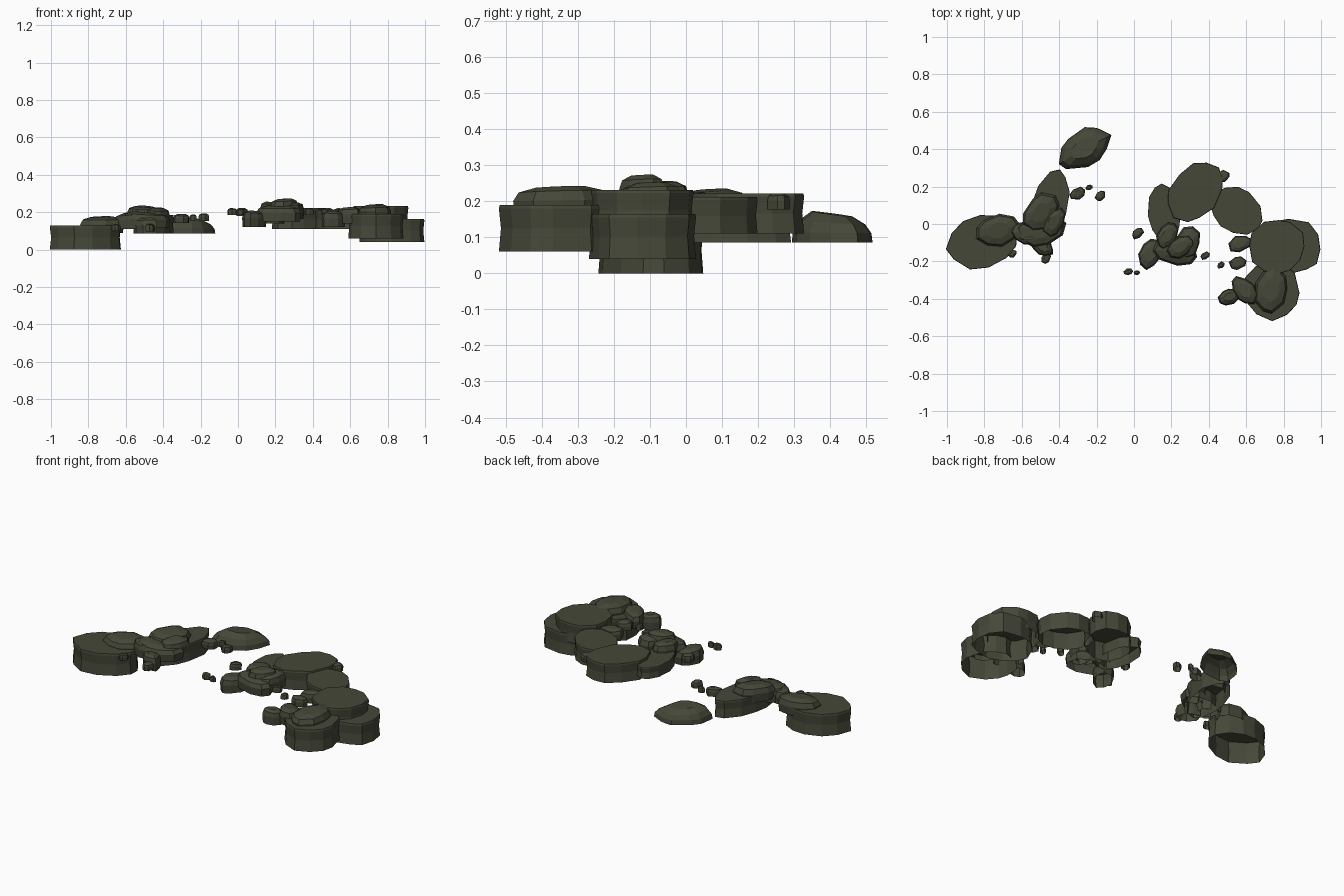
import bpy, bmesh, math, random

if "Cube" in bpy.data.objects:
    bpy.data.objects.remove(bpy.data.objects["Cube"])

stone = bpy.data.materials.new("dark olive stone")
stone.diffuse_color = (0.060, 0.064, 0.040, 1)
stone.use_nodes = True
stone.node_tree.nodes["Principled BSDF"].inputs["Base Color"].default_value = stone.diffuse_color
rng = random.Random(7)

# Profiles: outline scale, height fraction
LEDGE = [(1.0, 0), (0.965, 0.5), (1.0, 0.92), (0.985, 1)]
ROCK = [(0.95, 0), (1.0, 0.55), (0.88, 0.85), (0.5, 1)]
DOME = [(1.0, 0), (0.97, 0.35), (0.82, 0.7), (0.5, 1)]


def rock(name, x, y, length, width, turn, bottom, top, profile=ROCK, sides=9, slope=0.1, tilt=None):
    """Irregular rounded outline lofted up a profile; underside left open."""
    c, s = math.cos(math.radians(turn)), math.sin(math.radians(turn))
    wobble = 0.05 if profile is LEDGE else 0.09
    pts = []
    for i in range(sides):
        a = math.tau * (i + rng.uniform(-0.2, 0.2)) / sides
        r = 1.02 + rng.uniform(-wobble, wobble)
        u, v = length * r * math.cos(a), width * r * math.sin(a)
        pts.append((u * c - v * s, u * s + v * c))
    tx, ty = tilt or (rng.uniform(-slope, slope), rng.uniform(-slope, slope))
    if profile is LEDGE:
        tx = ty = 0
    bm = bmesh.new()
    rings = [[bm.verts.new((x + px * k, y + py * k,
                            bottom + (top - bottom) * f + f * f * k * (tx * px + ty * py)))
              for px, py in pts] for k, f in profile]
    for lo, hi in zip(rings, rings[1:]):
        for i in range(sides):
            j = (i + 1) % sides
            bm.faces.new((lo[i], lo[j], hi[j], hi[i]))
    bm.faces.new(rings[-1])
    mesh = bpy.data.meshes.new(name)
    bm.to_mesh(mesh)
    bm.free()
    mesh.materials.append(stone)
    bpy.context.collection.objects.link(bpy.data.objects.new(name, mesh))


# Large flat ledges
for name, *dims in [
    ("left_ledge", -.81, -.095, .19, .14, 12, 0, .13),
    ("left_back_ledge", -.455, .09, .2, .095, 75, .085, .185),
    ("inner_ledge", .16, .06, .15, .085, 95, .14, .205),
    ("back_ledge", .33, .175, .175, .125, 50, .11, .222),
    ("middle_ledge", .55, .07, .15, .115, -40, .11, .212),
    ("right_lower_ledge", .83, -.12, .17, .15, 0, .04, .165),
    ("right_upper_ledge", .765, -.12, .15, .14, 0, .12, .232),
    ("front_ledge", .735, -.355, .155, .145, 90, .06, .19),
]:
    rock(name, *dims, profile=LEDGE, sides=12)

# Domed rock at the back, sloping down to the rear
rock("back_rock", -.265, .405, .15, .095, 28, .085, .165, profile=DOME, sides=10, tilt=(-.03, -.12))

# Piled rocks: x, y, half length, turn, top
for name, x, y, size, turn, top in [
    ("left_top_rock", -.73, -.035, .12, 10, .175),
    ("left_pile_base", -.5, -.03, .13, 15, .2),
    ("left_pile_low", -.58, -.05, .08, -20, .195),
    ("left_pile_right", -.43, .01, .08, 60, .222),
    ("left_pile_ridge", -.5, .06, .12, 50, .23),
    ("left_pile_front", -.49, -.12, .065, -40, .17),
    ("inner_pile_left", .09, -.16, .085, 60, .205),
    ("inner_pile_base", .22, -.14, .125, -15, .235),
    ("inner_pile_side", .29, -.1, .09, 75, .25),
    ("inner_pile_back", .18, -.06, .075, 60, .255),
    ("inner_pile_top", .25, -.12, .08, 30, .272),
    ("front_rock_small", .51, -.39, .06, 15, .205),
    ("front_rock", .59, -.355, .085, -50, .225),
    ("front_cap_rock", .735, -.355, .13, 80, .24),
]:
    rock(name, x, y, size, size * .68, turn, top - .085, top)

# Loose stones: x, y, half length
for i, (x, y, size) in enumerate([
    (-.65, -.16, .026), (-.47, -.18, .034), (-.3, .165, .045), (-.24, .195, .02),
    (-.18, .15, .032), (.02, -.05, .036), (-.03, -.255, .026), (.015, -.26, .018),
    (.475, .255, .04), (.38, -.17, .027), (.465, -.22, .022),
    (.565, -.105, .065), (.555, -.21, .05),
]):
    # Stones on the right group sit higher
    low = .185 if x > -.1 else .155 if x > -.4 else .1
    low -= max(0, size - .03) * .8
    rock(f"loose_stone_{i + 1}", x, y, size, size * .72, rng.uniform(0, 60),
         low, low + .02 + size * .6, sides=7)
